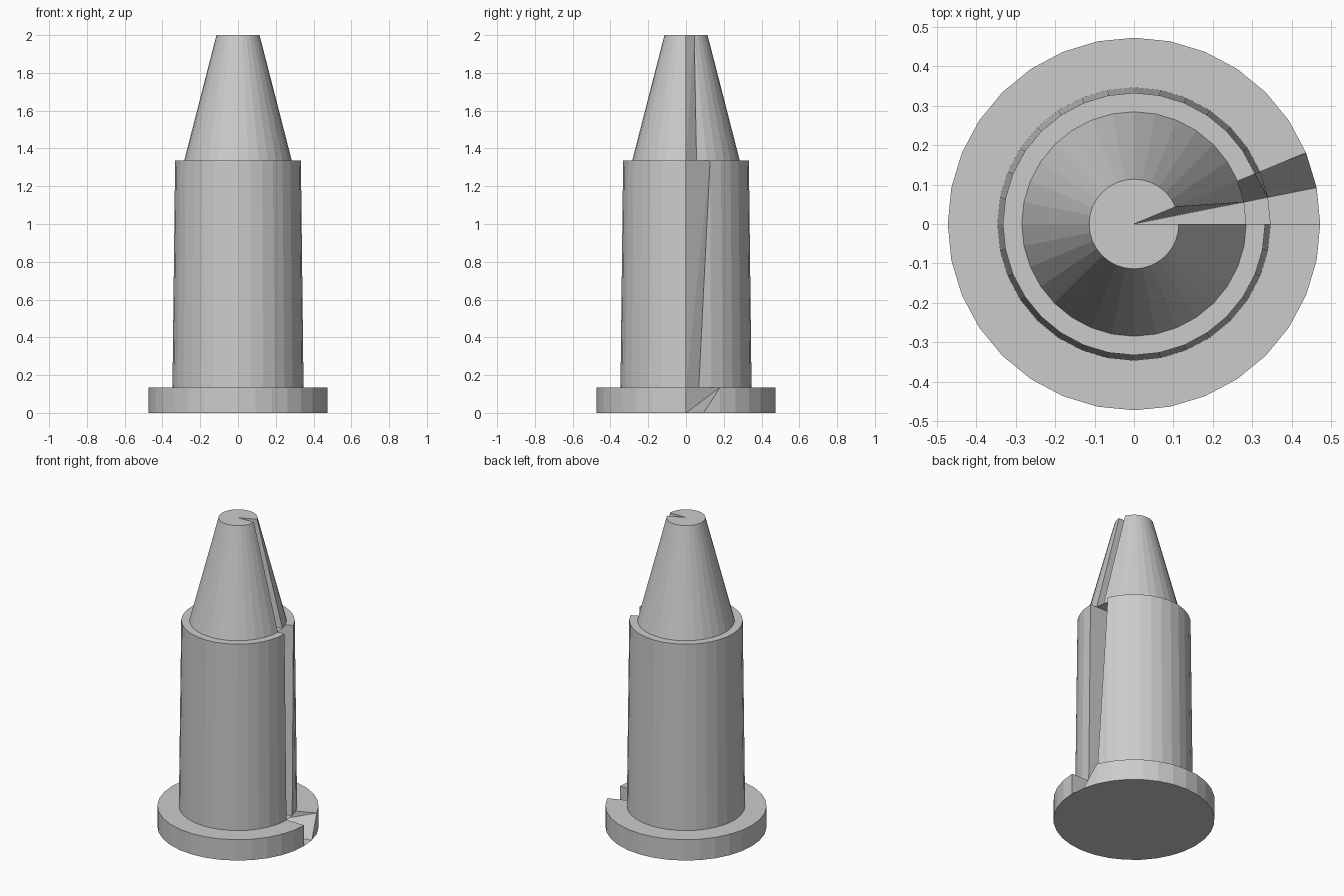
import bpy, bmesh
from math import cos, sin, pi

if "Cube" in bpy.data.objects:
    bpy.data.objects.remove(bpy.data.objects["Cube"])

SEGMENTS = 32


def slotted_frustum(name, r_bottom, r_top, z_bottom, z_top):
    """Solid 32-sided frustum with a narrow wedge slot beside the +x axis.
    One slot wall is straight, the other leans from segment 1 to segment 2."""
    bm = bmesh.new()

    def ring(r, z):
        return [bm.verts.new((r * cos(2 * pi * i / SEGMENTS),
                              r * sin(2 * pi * i / SEGMENTS), z))
                for i in range(SEGMENTS)]

    low, high = ring(r_bottom, z_bottom), ring(r_top, z_top)
    low_mid = bm.verts.new((0, 0, z_bottom))
    high_mid = bm.verts.new((0, 0, z_top))

    # full base disc
    for i in range(SEGMENTS):
        bm.faces.new((low_mid, low[(i + 1) % SEGMENTS], low[i]))
    # outer wall and top, leaving out the slot
    for i in range(2, SEGMENTS):
        j = (i + 1) % SEGMENTS
        bm.faces.new((low[i], low[j], high[j], high[i]))
        bm.faces.new((high_mid, high[i], high[j]))
    bm.faces.new((low[1], low[2], high[2]))
    # leaning slot wall
    bm.faces.new((low_mid, low[1], high[2]))
    bm.faces.new((low_mid, high[2], high_mid))
    # straight slot wall
    bm.faces.new((low_mid, high_mid, high[0], low[0]))

    bmesh.ops.delete(bm, geom=[v for v in bm.verts if not v.link_faces],
                     context='VERTS')
    mesh = bpy.data.meshes.new(name)
    bm.to_mesh(mesh)
    bm.free()
    obj = bpy.data.objects.new(name, mesh)
    bpy.context.collection.objects.link(obj)
    return obj


# base flange, main barrel, tapered tip
slotted_frustum("base_flange", 0.473, 0.473, 0.0, 0.135)
slotted_frustum("barrel", 0.347, 0.333, 0.135, 1.335)
slotted_frustum("tapered_tip", 0.285, 0.114, 1.335, 2.0)
